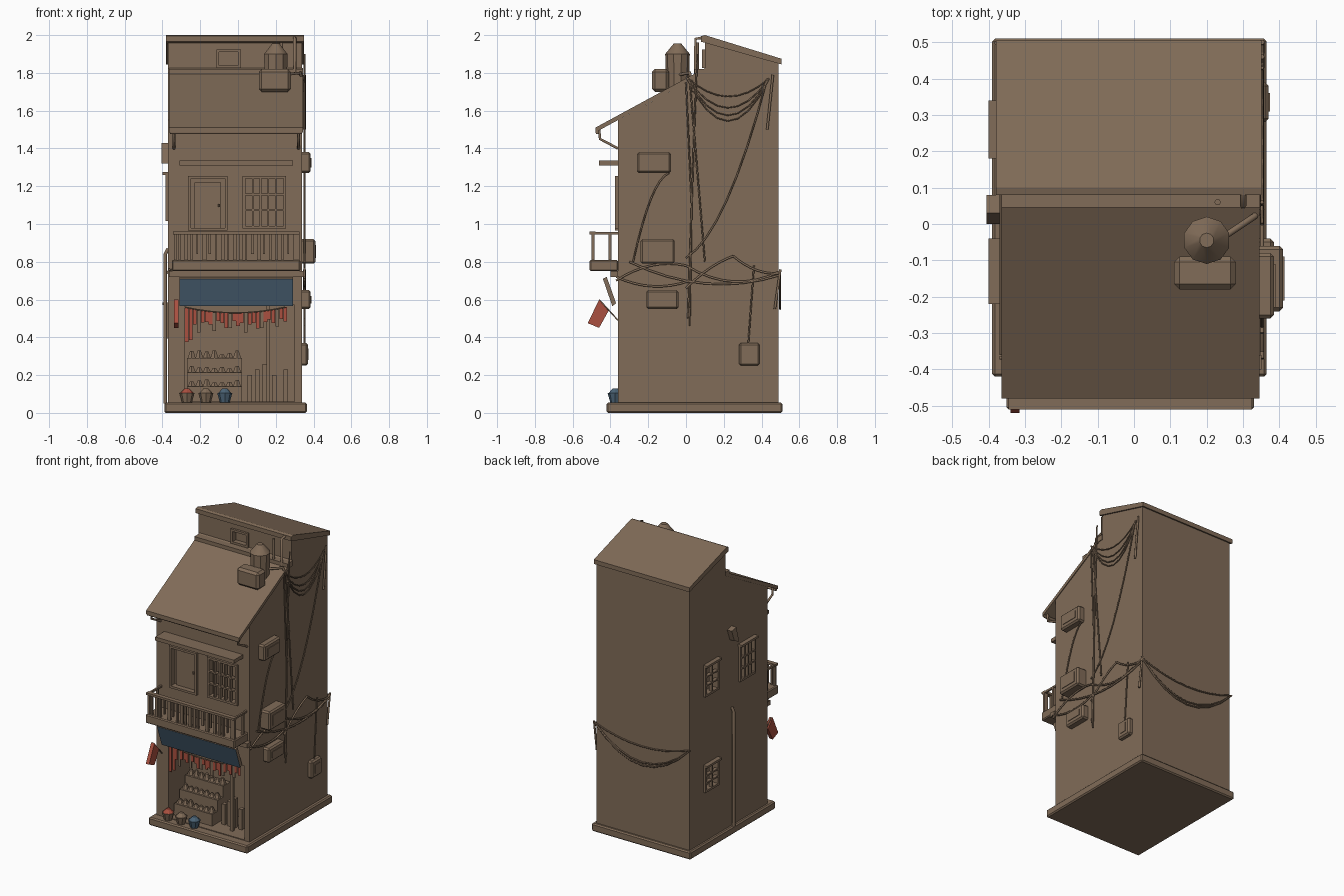
import bpy, bmesh, random
from mathutils import Vector

random.seed(4)
if "Cube" in bpy.data.objects:
    bpy.data.objects.remove(bpy.data.objects["Cube"])


def material(name, r, g, b):
    m = bpy.data.materials.new(name)
    m.use_nodes = True
    m.diffuse_color = (r, g, b, 1)
    m.node_tree.nodes["Principled BSDF"].inputs["Base Color"].default_value = (r, g, b, 1)
    return m


brown = material("weathered_brown", .22, .15, .098)
blue = material("faded_blue", .07, .125, .18)
red = material("cloth_red", .4, .08, .05)


def finish(name, bm, mat=brown, bevel=0):
    bmesh.ops.recalc_face_normals(bm, faces=bm.faces)
    mesh = bpy.data.meshes.new(name)
    bm.to_mesh(mesh)
    bm.free()
    mesh.materials.append(mat)
    ob = bpy.data.objects.new(name, mesh)
    bpy.context.collection.objects.link(ob)
    if bevel:
        mod = ob.modifiers.new("soft_edges", 'BEVEL')
        mod.width, mod.segments = bevel, 1
    return ob


def add_box(bm, xs, ys, zs):
    verts = bmesh.ops.create_cube(bm, size=1)["verts"]
    for v in verts:
        v.co = [span[0] if c < 0 else span[1] for c, span in zip(v.co, (xs, ys, zs))]


def box(name, xs, ys, zs, mat=brown, bevel=0):
    bm = bmesh.new()
    add_box(bm, xs, ys, zs)
    return finish(name, bm, mat, bevel)


def prism(name, xs, profile, mat=brown):
    """Extrude a (y, z) profile along x."""
    bm = bmesh.new()
    face = bm.faces.new([bm.verts.new((xs[0], y, z)) for y, z in profile])
    out = bmesh.ops.extrude_face_region(bm, geom=[face])["geom"]
    bmesh.ops.translate(bm, vec=(xs[1] - xs[0], 0, 0),
                        verts=[g for g in out if isinstance(g, bmesh.types.BMVert)])
    return finish(name, bm, mat)


def cone(name, place, r1, r2, height, mat=brown, sides=8):
    bm = bmesh.new()
    bmesh.ops.create_cone(bm, cap_ends=True, segments=sides, radius1=r1, radius2=r2, depth=height)
    bmesh.ops.translate(bm, verts=bm.verts, vec=Vector(place) + Vector((0, 0, height / 2)))
    return finish(name, bm, mat)


def tubes(name, paths, radius=.004):
    curve = bpy.data.curves.new(name, 'CURVE')
    curve.dimensions = '3D'
    curve.bevel_depth, curve.bevel_resolution = radius, 1
    curve.use_fill_caps = True
    for path in paths:
        spline = curve.splines.new('POLY')
        spline.points.add(len(path) - 1)
        for p, co in zip(spline.points, path):
            p.co = (*co, 1)
    curve.materials.append(brown)
    ob = bpy.data.objects.new(name, curve)
    bpy.context.collection.objects.link(ob)


def sag(a, b, drop, n=8):
    a, b = Vector(a), Vector(b)
    return [a.lerp(b, i / n) - Vector((0, 0, drop * 4 * i / n * (1 - i / n))) for i in range(n + 1)]


# Main walls, one side profile, with the shop and openings cut out
W = (-.37, .34)
FRONT, LEFT = -.36, -.37
body = prism("house_walls", W, [(FRONT, .05), (.49, .05), (.49, 1.86), (.1, 1.97), (.1, 1.8), (FRONT, 1.55)])
door, window, vent = ((-.25, -.07), (.98, 1.24)), ((.04, .24), (.99, 1.24)), ((-.1, 0), (1.84, 1.91))
side_windows = [((.2, .32), (.41, .56)), ((.2, .32), (1.07, 1.25)), ((-.2, -.06), (1.03, 1.25))]
bm = bmesh.new()
add_box(bm, (-.28, .3), (-.5, -.1), (.06, .57))
for xs, zs in (door, window):
    add_box(bm, xs, (-.5, FRONT + .03), zs)
add_box(bm, vent[0], (0, .12), vent[1])
for ys, zs in side_windows:
    add_box(bm, (-.5, LEFT + .03), ys, zs)
cutter = finish("opening_cutter", bm)
cutter.hide_render = True
cut = body.modifiers.new("openings", 'BOOLEAN')
cut.object, cut.operation, cut.solver = cutter, 'DIFFERENCE', 'EXACT'
bpy.context.view_layer.objects.active = body
bpy.ops.object.modifier_apply(modifier=cut.name)
bpy.data.objects.remove(cutter)

box("base_slab", (-.39, .365), (-.42, .51), (0, .055), bevel=.008)


# Frames around the openings
def framed(name, on_wall, us, zs, bars=0, t=.015, out=.015):
    (u0, u1), (z0, z1) = us, zs
    bm = bmesh.new()
    parts = [((u0 - t, u0), (z0, z1)), ((u1, u1 + t), (z0, z1)),
             ((u0 - t, u1 + t), (z1, z1 + t)), ((u0 - t, u1 + t), (z0 - t, z0))]
    for i in range(bars):
        u = u0 + (i + 1) * (u1 - u0) / (bars + 1)
        parts.append(((u - .005, u + .005), (z0, z1)))
    if bars:
        for k in (1, 2):
            z = z0 + k * (z1 - z0) / 3
            parts.append(((u0, u1), (z - .005, z + .005)))
    for us, zs in parts:
        add_box(bm, *on_wall(us, out), zs)
    finish(name, bm)


def on_front(us, out):
    return us, (FRONT - out, FRONT + .01)


def on_left(us, out):
    return (LEFT - out, LEFT + .01), us


def on_attic(us, out):
    return us, (.1 - out, .11)


framed("balcony_door_frame", on_front, *door)
framed("front_window_frame", on_front, *window, bars=4)
framed("attic_vent_frame", on_attic, *vent)
for (us, zs), bars in zip(side_windows, (1, 1, 3)):
    framed("side_window_frame", on_left, us, zs, bars)
    box("side_window_hood", (LEFT - .03, LEFT), (us[0] - .02, us[1] + .02), (zs[1] + .01, zs[1] + .025))
box("door_panel", (-.23, -.09), (FRONT + .02, FRONT + .035), (.98, 1.22))
cone("door_knob", (-.1, FRONT + .015, 1.09), .006, .006, .015)

# Roofs, eave brackets and window canopy
prism("lower_roof", (-.365, .345), [(-.48, 1.485), (.1, 1.8), (.1, 1.825), (-.48, 1.51)])
prism("upper_roof", (-.38, .35), [(.08, 1.965), (.505, 1.845), (.505, 1.875), (.1, 2), (.08, 1.995)])
box("roof_flashing", (-.365, .345), (.045, .1), (1.785, 1.82))
box("window_canopy", (-.31, .29), (-.46, FRONT), (1.31, 1.335))
tubes("eave_brackets", [[(x, -.46, 1.5), (x, -.455, 1.45), (x, FRONT, 1.4)] for x in (-.34, .32)], .008)
tubes("eave_gutter", [[(-.36, -.47, 1.485), (.34, -.47, 1.485)]], .01)

# Balcony with ragged slats
box("balcony_slab", (-.35, .33), (-.51, FRONT), (.75, .81), bevel=.006)
box("balcony_ledge", (-.365, .35), (-.4, FRONT), (.72, .75))
RAIL = (-.5, -.485)
box("balcony_top_rail", (-.345, .325), (-.51, -.48), (.945, .96))
for x in (-.34, .31):
    box("balcony_side_rail", (x, x + .012), (-.5, FRONT), (.945, .958))
    for y in (-.5, -.41):
        box("balcony_post", (x, x + .015), (y, y + .015), (.81, .95))
bm = bmesh.new()
for i in range(20):
    x = -.315 + i * .032
    add_box(bm, (x, x + random.uniform(.008, .022)), RAIL, (.81 + random.choice((0, 0, .03)), .95))
finish("balcony_slats", bm)

# Tilted shop sign: blue only on its front
sign = prism("shop_sign", (-.31, .29), [(-.44, .71), (-.42, .72), (-.37, .58), (-.39, .565)])
sign.data.materials.append(blue)
for f in sign.data.polygons:
    f.material_index = int(f.normal.y < -.8)

# Bunting and corner flag
tubes("bunting_cord", [sag((-.28, -.35, .56), (.25, -.35, .56), .03)])
for i in range(26):
    t = i / 25
    x, z = -.28 + .52 * t, .56 - .12 * t * (1 - t)
    mat = brown if i % 4 == 3 else red
    drop = random.uniform(.04, .09) + (.1 if i < 2 else 0) + (.04 if mat is brown else 0)
    y = -.35 + .006 * (i % 2)
    box("bunting_strip", (x, x + .019), (y, y + .004), (z - drop, z), mat)
prism("corner_flag", (-.34, -.315), [(-.46, .6), (-.41, .54), (-.46, .45), (-.52, .475)], red)
tubes("flag_pole", [[(-.328, FRONT, .49), (-.328, -.46, .6)]])

# Shop interior: stepped display, goods, boards, baskets
for i in range(3):
    y, z = -.31 + .06 * i, .14 + .075 * i
    box("display_step", (-.27, .02), (y, -.11), (.05, z))
    for k in range(7):
        cone("goods", (-.245 + k * .04, y + .03, z), .024, .01, random.uniform(.02, .04), sides=6)
for i, x in enumerate((.05, .09, .13, .18, .24)):
    box("leaning_board", (x, x + .025), (-.25, -.22), (.055, .2 + .03 * (i % 3)))
box("shop_inner_post", (.15, .17), (-.3, -.28), (.055, .57))
for x, fill in ((-.27, red), (-.17, brown), (-.07, blue)):
    cone("basket", (x, -.375, .055), .026, .04, .05, blue if fill is blue else brown)
    cone("basket_contents", (x, -.375, .105), .035, .012, .025, fill)

# Roof tank, crate and pipes
tank = [cone("roof_tank", (.2, -.045, 1.72), .062, .065, .18, sides=10),
        cone("roof_tank_lid", (.2, -.045, 1.9), .065, .02, .055, sides=10)]
box("roof_crate", (.11, .28), (-.18, -.09), (1.7, 1.82), bevel=.015)
tubes("roof_pipes", [[(.3, .05, 1.78), (.3, .05, 1.98), (.3, .11, 1.99)],
                     [(.23, .06, 1.8), (.23, .06, 1.96)],
                     [(.24, -.04, 1.79), (.33, .02, 1.8), (.35, .04, 1.7)]], .009)

# Machines on the right-hand wall of the drawing side (+x)
for depth, ys, zs in ((.385, (-.26, -.08), (1.27, 1.38)), (.41, (-.24, -.06), (.79, .92)),
                      (.385, (-.21, -.04), (.55, .65)), (.37, (.28, .39), (.25, .37))):
    box("wall_unit", (.33, depth), ys, zs, bevel=.01)
    box("wall_unit_grille", (depth, depth + .004), (ys[0] + .03, ys[1] - .03), (zs[0] + .03, zs[1] - .03))

# Cables: roof swags, wrap-around bundle, drops
S = .352
tubes("roof_swags", [sag((S, 0, 1.78), (S, .44, 1.77), d) for d in (.1, .16, .2, .23)])
tubes("side_bundle", [sag((S, a, za), (S, b, zb), d) for a, za, b, zb, d in (
    (-.37, .7, 0, .78, -.04), (-.37, .72, .02, .7, .04), (0, .78, .5, .75, .07),
    (0, .66, .25, .83, -.02), (.25, .83, .5, .74, .03), (-.3, .8, .5, .73, .08))], .006)
tubes("cable_drops", [
    sag((S, .43, 1.77), (S, 0, .82), .17), sag((S, .02, 1.76), (S, .1, .8), 0),
    [(S, .06, 1.9), (S, .04, 1.4), (S, .01, .5)], [(S, 0, 1.75), (S, .03, 1.1), (S, .02, .46)],
    sag((S, -.09, 1.27), (S, -.28, .8), -.1), sag((S, .36, .78), (S, .33, .37), 0)], .005)
tubes("back_cables", [sag((.35, .498, .75), (-.38, .498, .75), d) for d in (.07, .18, .2)], .005)
tubes("corner_pole", [[(S, .47, .55), (S, .5, .76)], [(S, .43, 1.5), (S, .46, 1.79)]], .007)
tubes("front_cables", [sag((-.37, -.368, .76), (.35, -.368, .73), .02)], .005)

# Drain pipe and broken hood on the -x wall
tubes("drain_pipe", [[(LEFT, .03, .87), (LEFT - .015, .03, .84), (LEFT - .015, .03, .05)]], .01)
prism("broken_hood", (-.405, LEFT), [(.08, 1.42), (.03, 1.43), (0, 1.32), (.05, 1.34)])

bpy.ops.object.select_all(action='DESELECT')
for ob in tank:
    ob.select_set(True)
bpy.context.view_layer.objects.active = tank[0]
bpy.ops.object.shade_smooth_by_angle()
